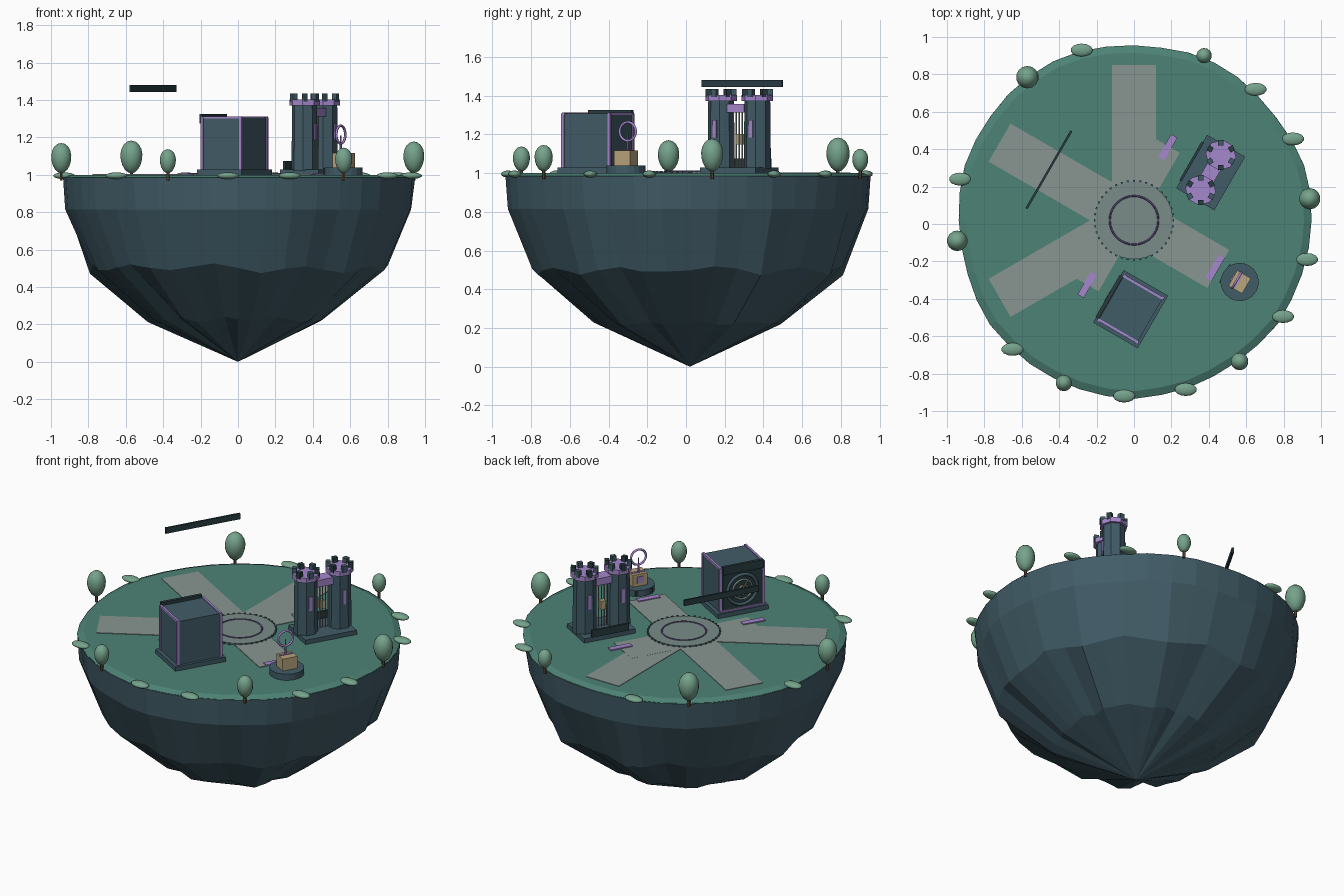
import bpy, bmesh, math, random
from mathutils import Matrix, Vector

if "Cube" in bpy.data.objects:
    bpy.data.objects.remove(bpy.data.objects["Cube"])

random.seed(4)
CY = 0.02                      # island centre in y
ROT = math.radians(60)         # buildings: local x along 60 deg, local y faces north-west


def mat(name, r, g, b):
    m = bpy.data.materials.new(name)
    m.diffuse_color = (r, g, b, 1)
    m.use_nodes = True
    m.node_tree.nodes["Principled BSDF"].inputs["Base Color"].default_value = m.diffuse_color
    return m


SLATE = mat("slate", .053, .107, .136)
DARK = mat("dark_slate", .022, .045, .055)
GRASS = mat("grass_green", .074, .223, .178)
PATH = mat("path_grey", .25, .30, .285)
PLAZA = mat("plaza_grey", .195, .262, .25)
LILAC = mat("lilac", .376, .242, .61)
PURPLE = mat("deep_purple", .12, .08, .24)
TAN = mat("tan", .485, .376, .205)
LEAF = mat("leaf_green", .18, .366, .262)
BARK = mat("bark_brown", .12, .08, .05)


def finish(name, bm, m, matrix=None, smooth=False):
    bmesh.ops.recalc_face_normals(bm, faces=bm.faces)
    if matrix is not None:
        bm.transform(matrix)
    me = bpy.data.meshes.new(name)
    bm.to_mesh(me)
    bm.free()
    me.materials.append(m)
    if smooth:
        me.polygons.foreach_set("use_smooth", [True] * len(me.polygons))
    ob = bpy.data.objects.new(name, me)
    bpy.context.collection.objects.link(ob)
    return ob


def site(x, y, rot=ROT):
    return Matrix.Translation((x, y, 0)) @ Matrix.Rotation(rot, 4, 'Z')


def box(name, c, s, m, frame=Matrix()):
    bm = bmesh.new()
    bmesh.ops.create_cube(bm, size=1)
    return finish(name, bm, m, frame @ Matrix.Translation(c) @ Matrix.Diagonal((*s, 1)))


def cyl(name, c, r, h, n, m, frame=Matrix(), r2=None, turn=0):
    bm = bmesh.new()
    bmesh.ops.create_cone(bm, cap_ends=True, segments=n, radius1=r,
                          radius2=r if r2 is None else r2, depth=h)
    return finish(name, bm, m, frame @ Matrix.Translation(c) @ Matrix.Rotation(turn, 4, 'Z'))


def ball(name, c, s, m):
    bm = bmesh.new()
    bmesh.ops.create_uvsphere(bm, u_segments=14, v_segments=9, radius=1)
    return finish(name, bm, m, Matrix.Translation(c) @ Matrix.Diagonal((*s, 1)), True)


def ring(name, c, R, r, m, frame=Matrix(), upright=True, n=32):
    bm = bmesh.new()
    rows = []
    for i in range(n):
        a = math.tau * i / n
        rows.append([bm.verts.new(((R + r * math.cos(b)) * math.cos(a),
                                   (R + r * math.cos(b)) * math.sin(a), r * math.sin(b)))
                     for b in (math.tau * k / 6 for k in range(6))])
    for i in range(n):
        p, q = rows[i], rows[(i + 1) % n]
        for k in range(6):
            bm.faces.new((p[k], q[k], q[(k + 1) % 6], p[(k + 1) % 6]))
    tilt = Matrix.Rotation(math.pi / 2 if upright else 0, 4, 'X')
    return finish(name, bm, m, frame @ Matrix.Translation(c) @ tilt, True)


# Floating island: stacked irregular rings closing to a point
N = 40
wob = [1 + .008 * math.sin(3 * a + 1) + .006 * math.sin(7 * a) + random.uniform(-.004, .004)
       for a in (math.tau * i / N for i in range(N))]


def lathe(name, levels, m, cap_first):
    bm = bmesh.new()
    rows = []
    for r, z, jr, jz in levels:
        row = []
        for i in range(N):
            a = math.tau * i / N
            rr = r * wob[i] * (1 + random.uniform(-jr, jr))
            zz = z + jz * (math.sin(i * math.pi / 2) + random.uniform(-.6, .6))
            row.append(bm.verts.new((rr * math.cos(a), CY + rr * math.sin(a), zz)))
        rows.append(row)
    for p, q in zip(rows, rows[1:]):
        for i in range(N):
            j = (i + 1) % N
            bm.faces.new((p[i], p[j], q[j], q[i]))
    if cap_first:
        bm.faces.new(rows[0])
    else:
        tip = bm.verts.new((0, CY, 0))
        for i in range(N):
            bm.faces.new((rows[-1][i], rows[-1][(i + 1) % N], tip))
    return finish(name, bm, m)


lathe("island_rock", [(.943, .985, 0, 0), (.925, .815, .008, 0), (.795, .50, .022, .018),
                      (.47, .225, .06, .01)], SLATE, False)
lathe("grass_top", [(.905, 1.0, 0, 0), (.945, .982, 0, 0)], GRASS, True)

# Paths: long spokes from the plaza, and short side paths to the buildings
for k, (ang, length) in enumerate([(90, .83), (150, .83), (210, .83), (330, .52)]):
    box("path_spoke", (length / 2, 0, .999 + .0003 * k), (length, .235, .008), PATH,
        site(0, CY, math.radians(ang)))
box("gate_path", (0, 0, 1), (.46, .235, .007), PATH, site(.028, .24))
box("hall_path", (0, 0, 1), (.40, .2, .007), PATH, site(-.176, -.137))
for x, y in [(.18, .41), (-.25, -.325), (.433, -.235)]:
    box("path_marker", (0, 0, 1.006), (.14, .038, .008), LILAC, site(x, y))

# Central plaza
cyl("plaza", (0, CY, 1.003), .208, .012, 40, PLAZA)
ring("plaza_ring", (0, CY, 1.009), .13, .005, PURPLE, upright=False)
for i in range(40):
    box("plaza_stud", (.21, 0, 1.006), (.01, .012, .012), SLATE, site(0, CY, math.tau * i / 40))

# Twin tower gate
G = site(.41, .275)
box("gate_slab", (0, 0, 1.013), (.33, .235, .03), SLATE, G)
box("gate_sign", (0, .118, 1.052), (.24, .014, .045), DARK, G)
for s in (-1, 1):
    u = s * .108
    cyl("gate_tower", (u, 0, 1.2), .071, .36, 8, SLATE, G, .067, math.pi / 8)
    cyl("tower_collar", (u, 0, 1.387), .082, .032, 8, LILAC, G, turn=math.pi / 8)
    for k in range(6):
        a = math.tau * k / 6 + math.pi / 6
        box("tower_merlon", (.066, 0, 1.413), (.028, .03, .042), DARK if k % 2 else SLATE,
            G @ Matrix.Translation((u, 0, 0)) @ Matrix.Rotation(a, 4, 'Z'))
    for f in (-1, 1):
        box("tower_window", (u, f * .066, 1.23), (.022, .008, .09), LILAC, G)
box("gate_lintel", (0, 0, 1.335), (.10, .08, .045), LILAC, G)
for k in range(5):
    cyl("gate_bar", (-.036 + .018 * k, 0, 1.17), .0035, .29, 6, PATH, G)
box("gate_lock", (0, .015, 1.175), (.03, .03, .055), TAN, G)

# Square hall with round door
H = site(-.018, -.455)
box("hall_slab", (0, 0, 1.013), (.325, .275, .03), SLATE, H)
box("hall_body", (0, 0, 1.165), (.28, .24, .285), SLATE, H)
for su in (-1, 1):
    for sv in (-1, 1):
        box("hall_pillar", (su * .138, sv * .118, 1.165), (.016, .016, .285), LILAC, H)
    box("hall_roof_trim", (su * .135, 0, 1.307), (.014, .25, .012), LILAC, H)
box("hall_sill", (0, .122, 1.032), (.28, .012, .012), LILAC, H)
box("hall_sign", (0, .132, 1.3), (.26, .02, .052), DARK, H)
box("hall_door_panel", (0, .121, 1.155), (.25, .008, .22), DARK, H)
ring("door_rim", (0, .127, 1.155), .095, .01, SLATE, H)
ring("door_inner_ring", (0, .128, 1.155), .062, .006, PLAZA, H)
ring("door_wheel", (0, .14, 1.155), .03, .005, TAN, H, n=16)
for k in range(3):
    box("door_spoke", (0, 0, 0), (.12, .008, .007), PLAZA,
        H @ Matrix.Translation((0, .132, 1.155)) @ Matrix.Rotation(math.pi * k / 3, 4, 'Y'))

# Round kiosk with ring emblem
K = site(.565, -.31)
cyl("kiosk_base", (0, 0, 1.017), .102, .045, 20, SLATE, K)
box("kiosk_step", (0, .07, 1.02), (.11, .05, .035), DARK, K)
box("kiosk_block", (0, 0, 1.077), (.095, .085, .078), TAN, K)
box("kiosk_top_band", (0, .012, 1.117), (.08, .016, .006), LILAC, K)
box("kiosk_front_plate", (0, .044, 1.08), (.04, .008, .04), LILAC, K)
cyl("ring_post", (0, .018, 1.14), .006, .06, 8, LILAC, K)
cyl("ring_pointer", (0, .018, 1.185), .004, .05, 6, LILAC, K)
ring("emblem_ring", (0, .018, 1.215), .048, .007, LILAC, K)

# Floating sign board
box("floating_sign", (0, 0, 1.462), (.48, .012, .037), DARK, site(-.455, .29))

# Trees around the rim: x, y, crown radius, top height
for x, y, r, top in [(-.945, -.09, .055, 1.17), (-.57, .785, .06, 1.183), (.375, .90, .041, 1.125),
                     (.94, .135, .057, 1.178), (.565, -.735, .047, 1.145), (-.375, -.85, .044, 1.137)]:
    h = (top - 1.008) / 2
    cyl("tree_trunk", (x, y, 1.0), .009, .06, 6, BARK)
    crown = ball("tree_crown", (x, y, top - h), (r, r, h), LEAF)
    for v in crown.data.vertices:       # egg shape, fuller near the top
        t = 1 + .09 * (v.co.z - top + h) / h
        v.co.x, v.co.y = x + (v.co.x - x) * t, y + (v.co.y - y) * t

# Low bushes along the rim
for x, y in [(-.28, .93), (.65, .72), (.85, .455), (.925, -.19), (.797, -.495), (.277, -.885),
             (-.053, -.92), (-.65, -.67), (-.93, .24)]:
    ball("rim_bush", (x, y, .995), (.06, .035, .018), LEAF)
